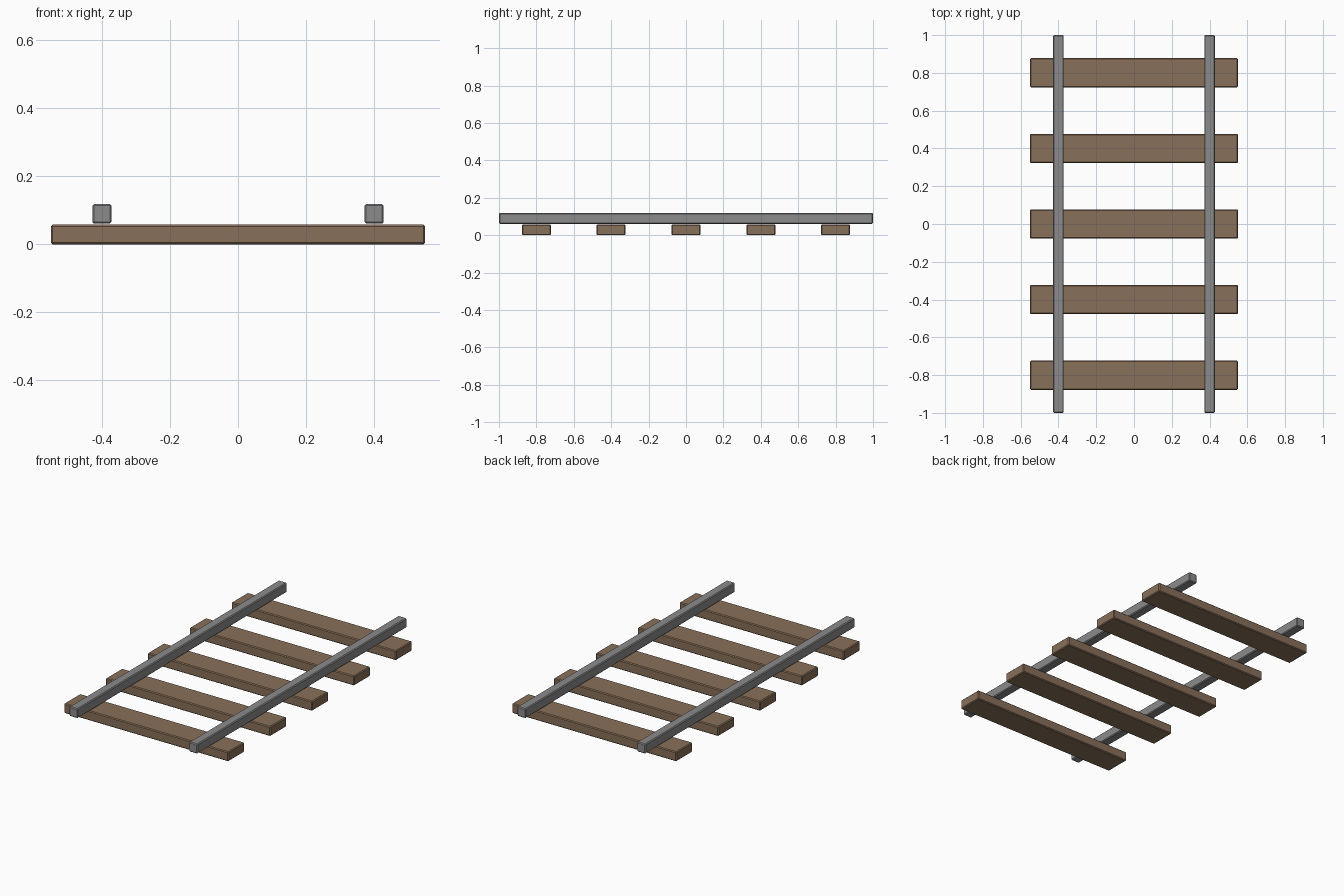
import bpy

if "Cube" in bpy.data.objects:
    bpy.data.objects.remove(bpy.data.objects["Cube"], do_unlink=True)


def make_material(name, color):
    mat = bpy.data.materials.new(name)
    mat.use_nodes = True
    mat.diffuse_color = color
    mat.node_tree.nodes["Principled BSDF"].inputs["Base Color"].default_value = color
    return mat


def make_beam(name, size, location, mat):
    """Box with small chamfered edges."""
    bpy.ops.mesh.primitive_cube_add(size=1, location=location)
    beam = bpy.context.object
    beam.name = name
    beam.scale = size
    bpy.ops.object.transform_apply(location=False, rotation=False, scale=True)
    chamfer = beam.modifiers.new("chamfer", 'BEVEL')
    chamfer.width = 0.005
    chamfer.segments = 1
    beam.data.materials.append(mat)


wood = make_material("brown wood", (0.25, 0.16, 0.1, 1))
steel = make_material("grey steel", (0.26, 0.26, 0.26, 1))

SLEEPER = (1.1, 0.155, 0.058)
RAIL = (0.056, 2.0, 0.058)
SPACING = 0.4
GAP = 0.003

# Cross sleepers
for i in range(5):
    make_beam(f"sleeper_{i + 1}", SLEEPER, (0, (i - 2) * SPACING, SLEEPER[2] / 2), wood)

# Long rails resting on the sleepers
rail_z = SLEEPER[2] + GAP + RAIL[2] / 2
for side, x in (("left", 0.4), ("right", -0.4)):
    make_beam(f"{side}_rail", RAIL, (x, 0, rail_z), steel)
